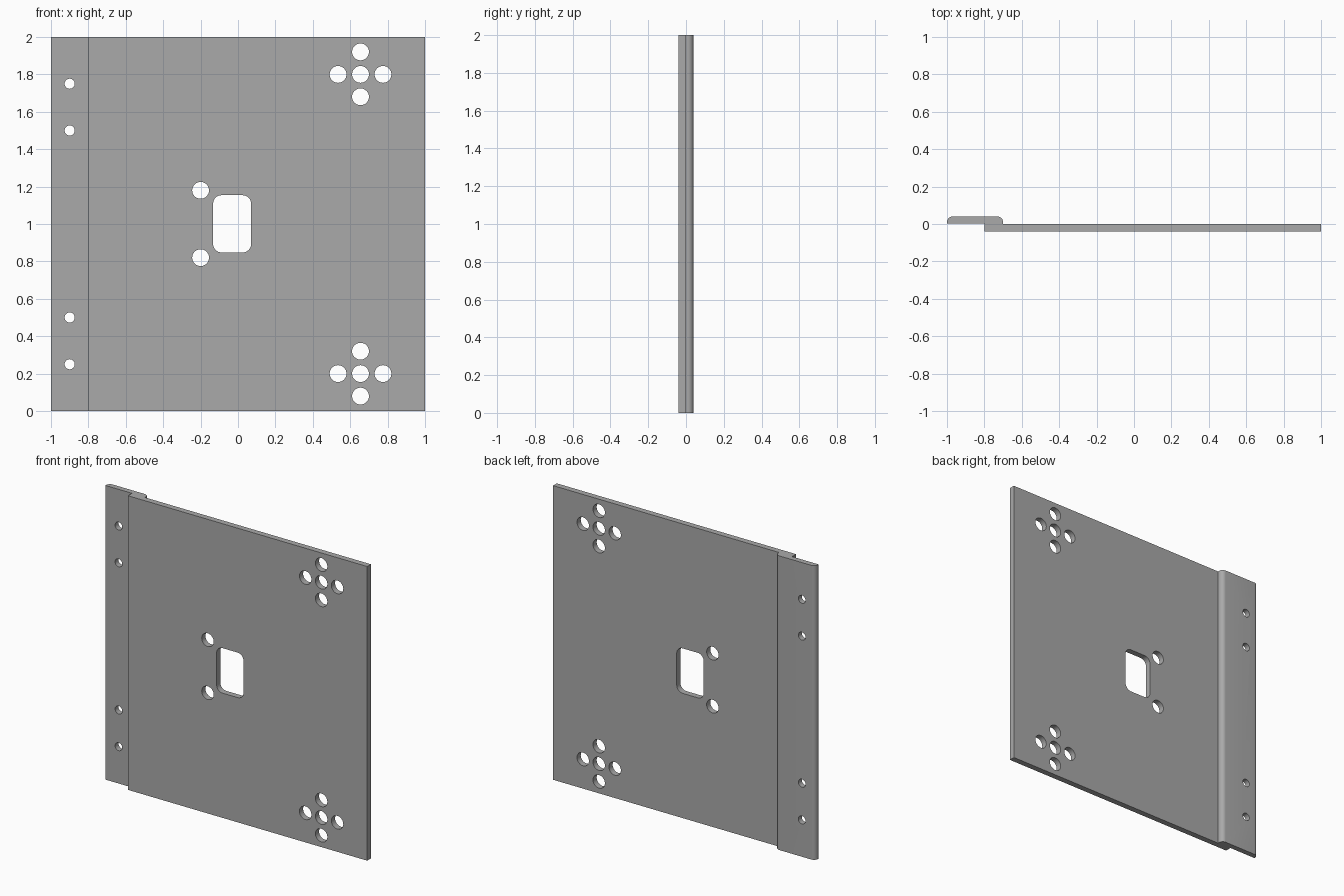
import bpy, bmesh
from math import sin, cos, pi, radians

cube = bpy.data.objects.get("Cube")
if cube:
    bpy.data.objects.remove(cube, do_unlink=True)

HEIGHT = 2.0
T = 0.04          # sheet thickness
FLANGE_FRONT = 0.003

grey = bpy.data.materials.new("plain grey")
grey.use_nodes = True
grey.diffuse_color = (0.4, 0.4, 0.4, 1)
grey.node_tree.nodes["Principled BSDF"].inputs["Base Color"].default_value = (0.4, 0.4, 0.4, 1)


def arc(cx, cy, r, start, end, steps):
    """Points along a circular arc, angles in degrees."""
    angles = [radians(start + (end - start) * i / steps) for i in range(steps + 1)]
    return [(cx + r * cos(a), cy + r * sin(a)) for a in angles]


def add_prism(bm, points, vector):
    """Extrude a closed outline along a vector into a solid."""
    face = bm.faces.new([bm.verts.new(p) for p in points])
    out = bmesh.ops.extrude_face_region(bm, geom=[face])
    verts = [v for v in out["geom"] if isinstance(v, bmesh.types.BMVert)]
    bmesh.ops.translate(bm, vec=vector, verts=verts)


def finish(bm, name):
    bmesh.ops.recalc_face_normals(bm, faces=bm.faces)
    mesh = bpy.data.meshes.new(name)
    bm.to_mesh(mesh)
    bm.free()
    obj = bpy.data.objects.new(name, mesh)
    bpy.context.collection.objects.link(obj)
    return obj


# Panel with an offset flange: one stepped profile, rounded at the back
r = 0.03
profile = [(-0.8, -T), (1, -T), (1, 0), (-0.7, 0)]
profile += arc(-0.7 - r, T - r, r, 0, 90, 8)
profile += arc(-1 + r, T - r, r, 90, 180, 8)
profile += [(-1, FLANGE_FRONT), (-0.8, FLANGE_FRONT)]
bm = bmesh.new()
add_prism(bm, [(x, y, 0) for x, y in profile], (0, 0, HEIGHT))
panel = finish(bm, "panel_with_flange")
panel.data.materials.append(grey)

# Openings, mirrored about the middle height
bm = bmesh.new()


def cut(outline):
    add_prism(bm, [(x, -0.2, z) for x, z in outline], (0, 0.4, 0))


def round_hole(x, z, radius):
    cut([(x + radius * cos(2 * pi * i / 32), z + radius * sin(2 * pi * i / 32))
         for i in range(32)])


for side in (-1, 1):
    for offset in (0.5, 0.75):                       # flange screw holes
        round_hole(-0.9, 1 + side * offset, 0.027)
    round_hole(-0.2, 1 + side * 0.18, 0.045)         # holes beside the window
    for dx, dz in ((0, 0), (1, 0), (-1, 0), (0, 1), (0, -1)):   # cross clusters
        round_hole(0.655 + dx * 0.12, 1 + side * 0.8 + dz * 0.12, 0.045)

# Rounded rectangular window
left, right, low, high, c = -0.133, 0.07, 0.848, 1.154, 0.045
cut(arc(right - c, high - c, c, 0, 90, 8) + arc(left + c, high - c, c, 90, 180, 8)
    + arc(left + c, low + c, c, 180, 270, 8) + arc(right - c, low + c, c, 270, 360, 8))
cutter = finish(bm, "opening_cutter")
cutter.hide_render = True

boolean = panel.modifiers.new("openings", 'BOOLEAN')
boolean.operation = 'DIFFERENCE'
boolean.solver = 'EXACT'
boolean.object = cutter
bpy.ops.object.select_all(action='DESELECT')
bpy.context.view_layer.objects.active = panel
panel.select_set(True)
bpy.ops.object.modifier_apply(modifier=boolean.name)
bpy.data.objects.remove(cutter, do_unlink=True)
bpy.ops.object.shade_smooth_by_angle(angle=radians(30))
